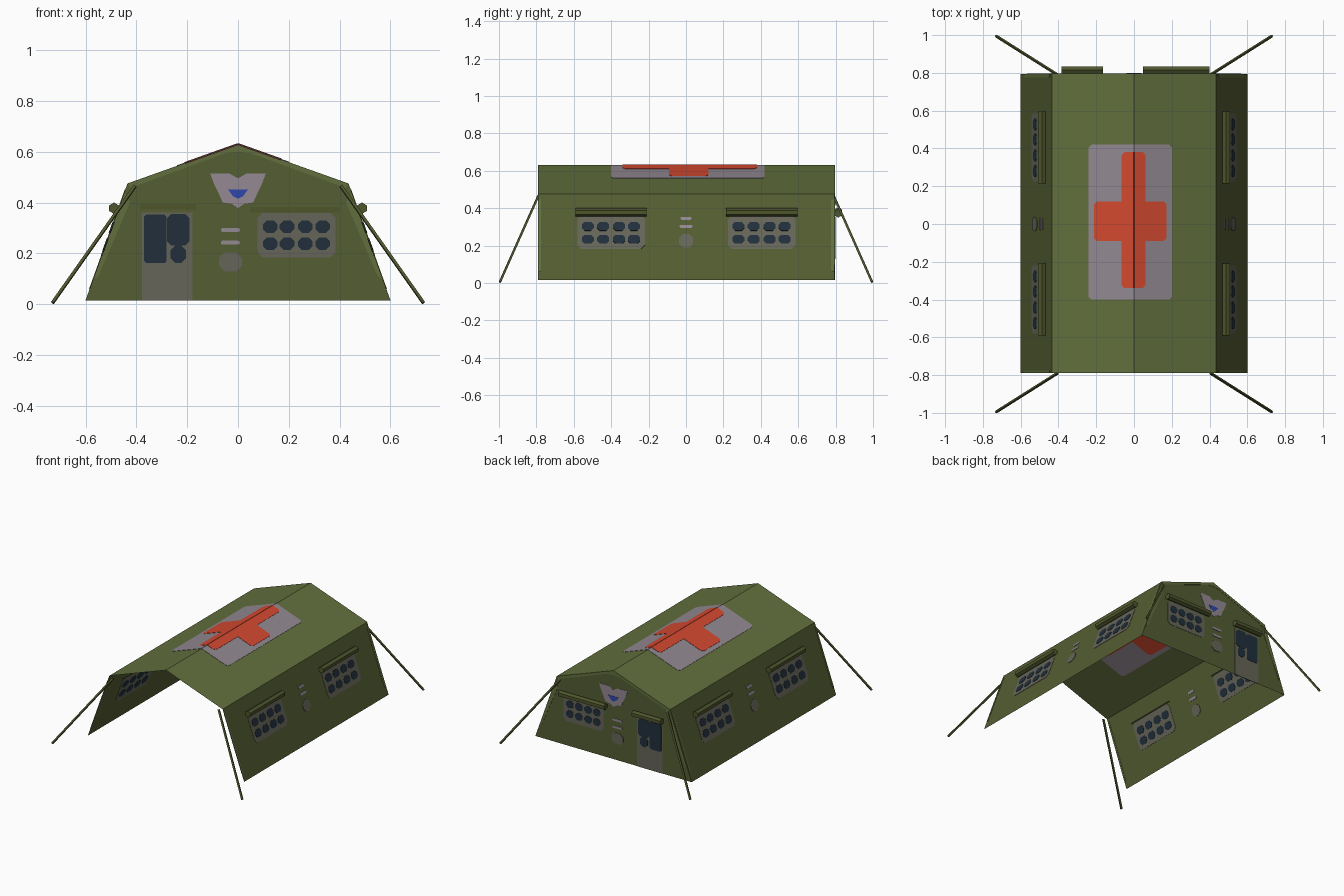
import bpy, bmesh, math
from mathutils import Vector

if "Cube" in bpy.data.objects:
    bpy.data.objects.remove(bpy.data.objects["Cube"])


def material(name, r, g, b):
    m = bpy.data.materials.new(name)
    lin = lambda c: ((c / 255 + 0.055) / 1.055) ** 2.4
    m.diffuse_color = (lin(r), lin(g), lin(b), 1)
    m.use_nodes = True
    m.node_tree.nodes["Principled BSDF"].inputs["Base Color"].default_value = m.diffuse_color
    return m


ROOF = material("light olive canvas", 98, 111, 61)
WALL = material("olive canvas", 84, 93, 50)
ROPE = material("dark olive", 78, 86, 44)
PALE = material("pale grey paint", 147, 137, 146)
RED = material("red paint", 212, 73, 47)
FRAME = material("window grey", 101, 101, 88)
PANE = material("dark blue glass", 33, 47, 60)
BLUE = material("blue paint", 48, 70, 172)

YF, YB = -0.79, 0.795                      # front and back ends
Z0, ZE, ZR = 0.015, 0.475, 0.63            # ground edge, eave, ridge
XB, XE = 0.60, 0.435                       # half widths at ground and eave


def finish(name, bm, mat):
    bmesh.ops.recalc_face_normals(bm, faces=bm.faces)
    me = bpy.data.meshes.new(name)
    bm.to_mesh(me)
    bm.free()
    me.materials.append(mat)
    ob = bpy.data.objects.new(name, me)
    bpy.context.collection.objects.link(ob)
    return ob


def sheet(name, faces, mat):
    bm = bmesh.new()
    for f in faces:
        bm.faces.new([bm.verts.new(p) for p in f])
    bmesh.ops.remove_doubles(bm, verts=bm.verts, dist=1e-4)
    return finish(name, bm, mat)


# Surfaces: map flat coordinates onto a panel, with its outward normal
def side_surface(s):
    k = (XB - XE) / (ZE - Z0)
    return (lambda y, z: Vector((s * (XB - (z - Z0) * k), y, z)),
            Vector((s, 0, k)).normalized())


def roof_surface(s):
    k = (ZR - ZE) / XE
    return (lambda x, y: Vector((x, y, ZR - abs(x) * k)),
            Vector((s * k, 0, 1)).normalized())


BACK = (lambda x, z: Vector((x, YB, z)), Vector((0, 1, 0)))


def plate(name, surface, shapes, half, mat):
    """Thin plates through the canvas, so they show inside and outside."""
    at, n = surface
    bm = bmesh.new()
    for pts in shapes:
        a = [bm.verts.new(at(*p) + n * half) for p in pts]
        b = [bm.verts.new(at(*p) - n * half) for p in pts]
        bm.faces.new(a)
        bm.faces.new(b[::-1])
        for i in range(len(a)):
            j = (i + 1) % len(a)
            bm.faces.new((a[i], b[i], b[j], a[j]))
    return finish(name, bm, mat)


def octo(cx, cy, w, h, c):
    """Rectangle with cut corners."""
    q = [(w/2, h/2 - c), (w/2 - c, h/2), (c - w/2, h/2), (-w/2, h/2 - c),
         (-w/2, c - h/2), (c - w/2, -h/2), (w/2 - c, -h/2), (w/2, c - h/2)]
    return [(cx + x, cy + y) for x, y in q]


def rod(name, a, b, r, sides, mat):
    a, b = Vector(a), Vector(b)
    bm = bmesh.new()
    bmesh.ops.create_cone(bm, cap_ends=True, segments=sides, radius1=r,
                          radius2=r, depth=(b - a).length)
    ob = finish(name, bm, mat)
    ob.rotation_mode = 'QUATERNION'
    ob.rotation_quaternion = (b - a).to_track_quat('Z', 'Y')
    ob.location = (a + b) / 2
    return ob


# Canvas shell, open at the front
sheet("roof", [[(s * XE, YF, ZE), (s * XE, YB, ZE), (0, YB, ZR), (0, YF, ZR)]
               for s in (-1, 1)], ROOF)
sheet("back_wall", [[(-XB, YB, Z0), (XB, YB, Z0), (XE, YB, ZE),
                     (0, YB, ZR), (-XE, YB, ZE)]], WALL)

for s, side in ((-1, "left"), (1, "right")):
    surf = side_surface(s)
    at, n = surf
    sheet(side + "_wall", [[at(YF, Z0), at(YB, Z0), at(YB, ZE), at(YF, ZE)]], WALL)

    # Side windows with rolled blinds above
    for cy, end in ((-0.4, "front"), (0.405, "rear")):
        tag = f"{side}_{end}_window"
        plate(tag + "_frame", surf, [octo(cy, 0.272, 0.36, 0.18, 0.02)], 0.002, FRAME)
        plate(tag + "_panes", surf,
              [octo(cy + dy, z, 0.064, 0.047, 0.014)
               for dy in (-0.125, -0.043, 0.042, 0.122) for z in (0.233, 0.302)],
              0.004, PANE)
        rod(tag + "_blind_roll", at(cy - 0.19, 0.372) + n * 0.017,
            at(cy + 0.19, 0.372) + n * 0.017, 0.022, 6, ROPE)

    # Plain markings between the windows
    plate(side + "_marking_bars", surf, [octo(0, 0.345, 0.06, 0.016, 0.006),
          octo(0, 0.302, 0.07, 0.016, 0.006)], 0.003, PALE)
    plate(side + "_marking_patch", surf, [octo(0, 0.225, 0.075, 0.07, 0.02)], 0.003, FRAME)

    # Light seams at wall ends
    plate(side + "_wall_seams", surf,
          [[(y, 0.07), (y + w, 0.06), (y + w, 0.45), (y, 0.44)]
           for y, w in ((YF + 0.001, 0.013), (YB - 0.02, 0.016))], 0.002, ROOF)

    # Light seam around the gable
    plate(side + "_gable_seam", BACK,
          [[(s * XE, ZE), (0, ZR), (0, 0.6), (s * 0.05, 0.594), (s * 0.39, 0.47),
            (s * 0.42, 0.455)],
           [(s * 0.445, 0.44), (s * 0.567, 0.10), (s * 0.55, 0.11),
            (s * 0.425, 0.40)]], 0.002, ROOF)

    # Roof panel and cross, each half following its slope
    rs = roof_surface(s)
    px, ax, bx = (0.20, 0.06, 0.17) if s > 0 else (-0.24, -0.065, -0.21)
    c = 0.015 * s
    plate(side + "_roof_panel", rs,
          [[(0, -0.40), (px - c, -0.40), (px, -0.385), (px, 0.405),
            (px - c, 0.42), (0, 0.42)]], 0.002, PALE)
    plate(side + "_roof_cross", rs,
          [[(0, -0.34), (ax - c, -0.34), (ax, -0.325), (ax, -0.09), (bx - c, -0.09),
            (bx, -0.075), (bx, 0.105), (bx - c, 0.12), (ax, 0.12), (ax, 0.365),
            (ax - c, 0.38), (0, 0.38)]], 0.004, RED)

    # Guy ropes
    for e, end in ((-1, "front"), (1, "rear")):
        rod(f"{side}_{end}_guy_rope", (s * 0.405, e * 0.79, 0.465),
            (s * 0.73, e * 0.995, 0.005), 0.008, 4, ROPE)

# Back door with two tall panes
plate("door", BACK, [[(-0.378, Z0), (-0.18, Z0), (-0.18, 0.36), (-0.378, 0.36)]], 0.002, FRAME)
plate("door_panes", BACK, [octo(-0.325, 0.257, 0.088, 0.19, 0.008)]
      + [octo(-0.235, z, 0.09 - d, h, 0.018)
         for z, h, d in ((0.293, 0.125, 0), (0.197, 0.068, 0.03))], 0.004, PANE)
rod("door_blind_roll", (-0.385, 0.814, 0.383), (-0.165, 0.814, 0.383), 0.022, 6, ROPE)

# Back window
plate("back_window_frame", BACK, [octo(0.23, 0.272, 0.308, 0.175, 0.02)], 0.002, FRAME)
plate("back_window_panes", BACK,
      [octo(x, z, 0.058, 0.05, 0.016) for x in (0.127, 0.193, 0.265, 0.333)
       for z in (0.238, 0.305)], 0.004, PANE)
rod("back_window_blind_roll", (0.048, 0.814, 0.372), (0.40, 0.814, 0.372), 0.022, 6, ROPE)

# Back wall shield patch and plain markings
half = [(0.035, 0.515), (0.11, 0.515), (0.095, 0.475), (0.078, 0.44),
        (0.06, 0.40), (0.025, 0.395)]
plate("shield_patch", BACK, [[(0, 0.495)] + half + [(0, 0.378)]
      + [(-x, z) for x, z in half[::-1]]], 0.002, PALE)
plate("shield_centre", BACK, [[(-0.04, 0.452), (0.04, 0.452), (0.02, 0.425),
      (0, 0.415), (-0.02, 0.425)]], 0.004, BLUE)
plate("back_marking_bars", BACK, [octo(-0.03, z, 0.075, 0.016, 0.005)
      for z in (0.242, 0.292)], 0.003, PALE)
plate("back_marking_patch", BACK, [octo(-0.03, 0.166, 0.09, 0.075, 0.022)], 0.003, FRAME)
